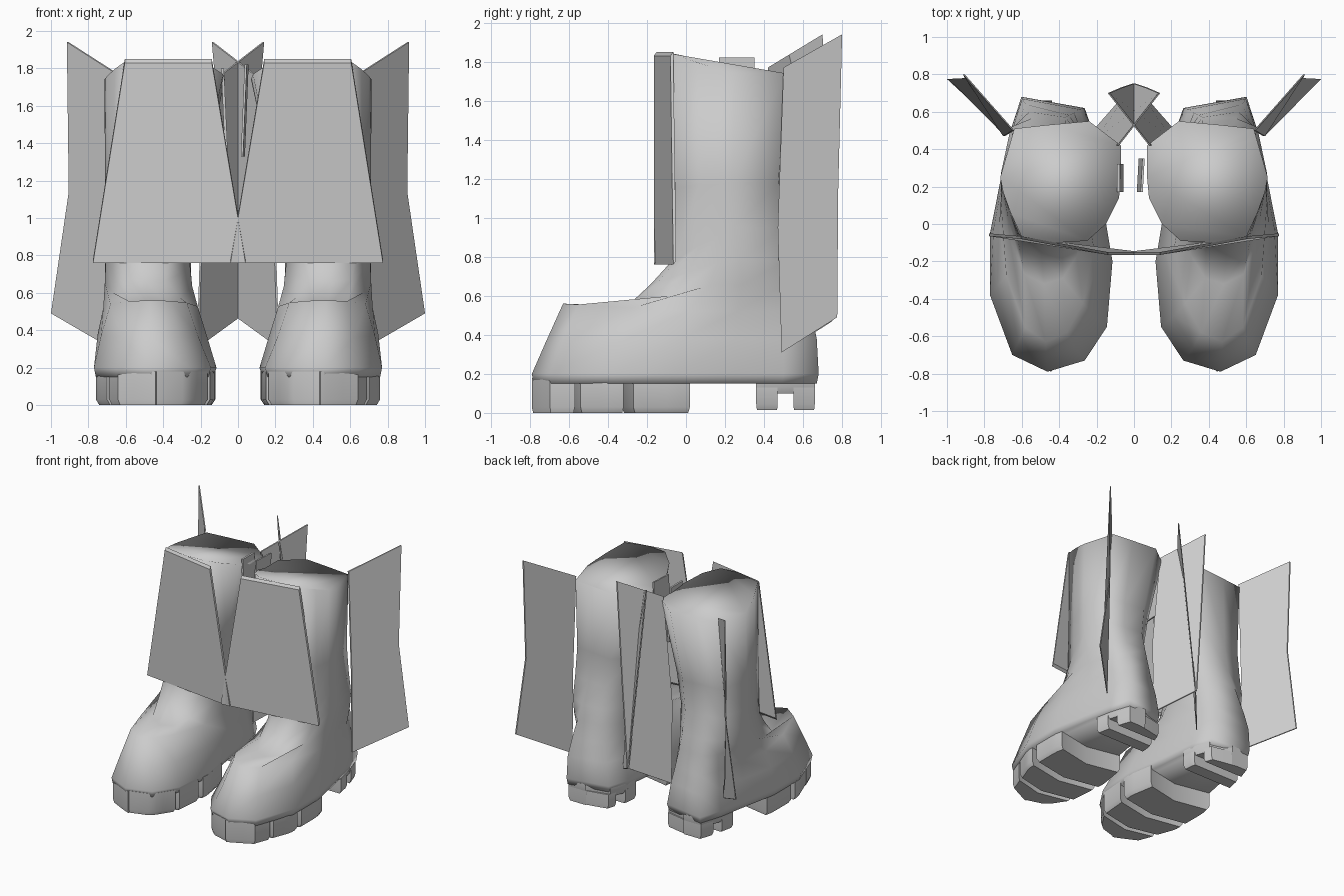
import bpy, bmesh, math
from mathutils import Vector

if "Cube" in bpy.data.objects:
    bpy.data.objects.remove(bpy.data.objects["Cube"], do_unlink=True)

grey = bpy.data.materials.new("plain grey")
grey.use_nodes = True
grey.diffuse_color = (0.6, 0.6, 0.6, 1)
grey.node_tree.nodes["Principled BSDF"].inputs["Base Color"].default_value = (0.6, 0.6, 0.6, 1)


def finish(name, bm, mirrored=True, smooth=None):
    bmesh.ops.recalc_face_normals(bm, faces=bm.faces)
    mesh = bpy.data.meshes.new(name)
    bm.to_mesh(mesh)
    bm.free()
    mesh.materials.append(grey)
    obj = bpy.data.objects.new(name, mesh)
    bpy.context.collection.objects.link(obj)
    if smooth:
        bpy.ops.object.select_all(action='DESELECT')
        obj.select_set(True)
        bpy.context.view_layer.objects.active = obj
        bpy.ops.object.shade_smooth_by_angle(angle=math.radians(smooth))
    if mirrored:
        obj.modifiers.new("Mirror", 'MIRROR').use_mirror_merge = False


def loft(bm, rings):
    """Skin a stack of equal-sized rings and close both ends."""
    loops = [[bm.verts.new(p) for p in r] for r in rings]
    n = len(loops[0])
    for a, b in zip(loops, loops[1:]):
        for i in range(n):
            j = (i + 1) % n
            bm.faces.new((a[i], a[j], b[j], b[i]))
    bm.faces.new(loops[0])
    bm.faces.new(loops[-1])


def panel(name, pts, offset, mirrored=True):
    """Thin plate: a polygon extruded by a small offset."""
    bm = bmesh.new()
    loft(bm, [pts, [Vector(p) + Vector(offset) for p in pts]])
    finish(name, bm, mirrored)


# Matching plan outlines of the foot and of the shaft top
FOOT = [(0.46, -0.79), (0.65, -0.70), (0.77, -0.38), (0.77, -0.05), (0.71, 0.25),
        (0.66, 0.50), (0.60, 0.68), (0.26, 0.62), (0.20, 0.45), (0.17, 0.15),
        (0.11, -0.20), (0.14, -0.55), (0.26, -0.73)]
SHAFT = [(0.42, -0.10), (0.60, -0.07), (0.66, 0.06), (0.70, 0.17), (0.715, 0.25),
         (0.64, 0.51), (0.46, 0.53), (0.24, 0.55), (0.07, 0.42), (0.07, 0.25),
         (0.08, 0.14), (0.15, 0.0), (0.25, -0.09)]


def boot_ring(z_front, z_back, blend, x0, x1, y0, y1, toe):
    """Blend the outlines, fit them to a box, narrow and tilt the front half."""
    pts = [Vector(a).lerp(Vector(b), blend) for a, b in zip(FOOT, SHAFT)]
    xs, ys = [p.x for p in pts], [p.y for p in pts]
    ring = []
    for p in pts:
        x = x0 + (x1 - x0) * (p.x - min(xs)) / (max(xs) - min(xs))
        v = (p.y - min(ys)) / (max(ys) - min(ys))
        ahead = max(0, 1 - 2 * v)
        x = 0.46 + (x - 0.46) * (1 - (1 - toe) * ahead)
        ring.append((x, y0 + (y1 - y0) * v, z_back + (z_front - z_back) * ahead))
    return ring


# Boot: sole edge, foot, instep and closed shaft, shaded as one soft form
bm = bmesh.new()
loft(bm, [boot_ring(*r) for r in (
    (0.15, 0.15, 0, 0.13, 0.76, -0.78, 0.67, 1),
    (0.20, 0.20, 0, 0.115, 0.77, -0.79, 0.68, 1),
    (0.36, 0.38, 0, 0.16, 0.75, -0.72, 0.67, 0.86),
    (0.56, 0.52, 0.1, 0.20, 0.72, -0.63, 0.64, 0.70),
    (0.53, 0.66, 0.5, 0.23, 0.715, -0.32, 0.60, 0.70),
    (0.66, 0.78, 0.8, 0.25, 0.71, -0.18, 0.57, 0.85),
    (0.77, 0.95, 1, 0.24, 0.71, -0.08, 0.53, 1),
    (1.15, 1.18, 1, 0.19, 0.71, -0.08, 0.51, 1),
    (1.85, 1.74, 1, 0.07, 0.715, -0.10, 0.55, 1))])
finish("boot", bm, smooth=180)


def span(y):
    """Inner and outer x of the foot outline at depth y."""
    xs = []
    for p, q in zip(FOOT, FOOT[1:] + FOOT[:1]):
        if min(p[1], q[1]) <= y < max(p[1], q[1]):
            xs.append(p[0] + (q[0] - p[0]) * (y - p[1]) / (q[1] - p[1]))
    return min(xs) + 0.01, max(xs) - 0.01


# Tread blocks under the sole, following its outline and pointing forward
def tread(name, y0, y1, z0, z1, push=0.0, steps=5):
    ys = [y0 + (y1 - y0) * i / steps for i in range(steps + 1)]
    cy = (y0 + y1) / 2
    cx = sum(span(cy)) / 2
    outline = [(span(y)[0], y) for y in ys] + [(cx, y1 - push)]
    outline += [(span(y)[1], y) for y in reversed(ys)] + [(cx, max(-0.79, y0 - push))]

    def level(z, k):
        return [(cx + (x - cx) * k, cy + (y - cy) * k, z) for x, y in outline]
    bm = bmesh.new()
    loft(bm, [level(z0, 0.94), level(z0 + 0.03, 1), level(z1, 1)])
    finish(name, bm, smooth=40)


for name, y0, y1 in (("toe_tread", -0.78, -0.57), ("ball_tread", -0.54, -0.32),
                     ("arch_tread", -0.27, 0.02)):
    tread(name, y0, y1, 0, 0.18, push=0.06)
tread("heel_plate", 0.36, 0.66, 0.1, 0.18)
tread("heel_tread_front", 0.36, 0.47, 0.015, 0.13)
tread("heel_tread_back", 0.55, 0.66, 0.015, 0.13)

# Front shield, slanted in plan and flared towards the bottom
panel("front_shield", [(0.14, -0.165, 1.83), (0.605, -0.08, 1.83),
                       (0.775, -0.065, 0.76), (-0.04, -0.165, 0.76)], (0, 0.015, 0.02))

# Back fins, one outside and one crossing behind
panel("outer_fin", [(0.65, 0.50, 1.77), (0.915, 0.80, 1.94), (0.905, 0.78, 1.14),
                    (1.0, 0.775, 0.49), (0.69, 0.49, 0.31), (0.70, 0.47, 0.95)],
      (-0.01, 0, 0))
panel("inner_fin", [(0.08, 0.42, 1.77), (-0.14, 0.70, 1.94), (-0.07, 0.73, 1.14),
                    (-0.01, 0.75, 0.47), (0.21, 0.50, 0.31), (0.19, 0.46, 0.95)],
      (0.01, 0, 0))

# Loose pull tabs between the shafts
panel("right_pull_tab", [(-0.09, 0.17, 1.80), (-0.09, 0.32, 1.80),
                         (-0.07, 0.32, 1.35), (-0.07, 0.17, 1.35)], (0.015, 0, 0), False)
panel("left_pull_tab", [(0.035, 0.17, 1.82), (0.045, 0.35, 1.82),
                        (0.025, 0.35, 1.33), (0.015, 0.17, 1.33)], (0.012, 0, 0), False)
